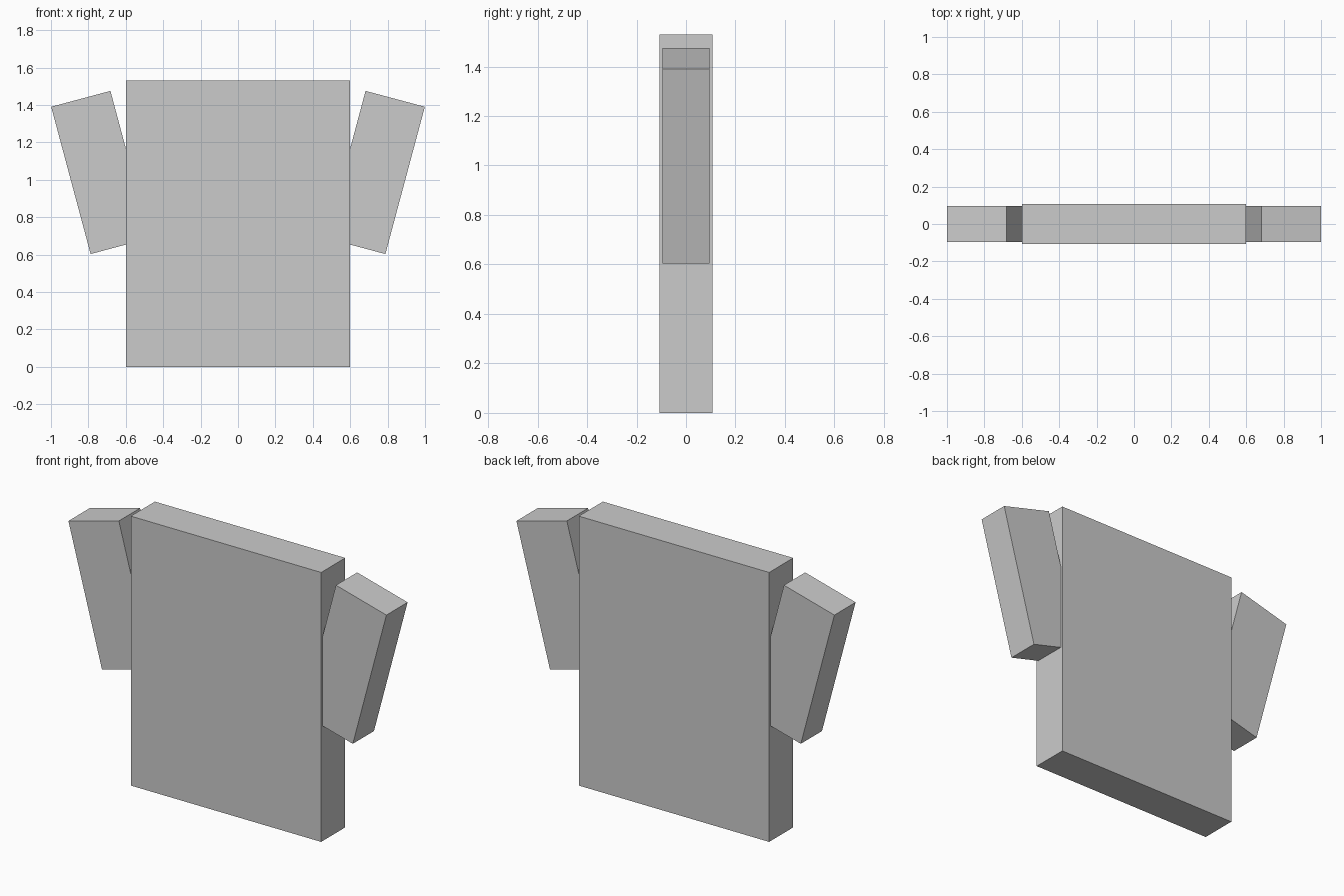
import bpy
from math import radians

if "Cube" in bpy.data.objects:
    bpy.data.objects.remove(bpy.data.objects["Cube"])


def box(name, center, size, tilt=0.0):
    """Box of a given size, tilted about the y axis."""
    bpy.ops.mesh.primitive_cube_add(size=1, location=center)
    obj = bpy.context.object
    obj.name = name
    obj.scale = size
    bpy.ops.object.transform_apply(location=False, rotation=False, scale=True)
    obj.rotation_euler = (0, radians(tilt), 0)
    return obj


# Flat shirt body
box("shirt_body", (0, 0, 0.765), (1.196, 0.216, 1.53))

# Sleeves, leaning outward at the top and sunk into the body
for side, label in ((-1, "left"), (1, "right")):
    box(f"{label}_sleeve", (side * 0.735, 0, 1.039),
        (0.328, 0.19, 0.815), side * 15)
